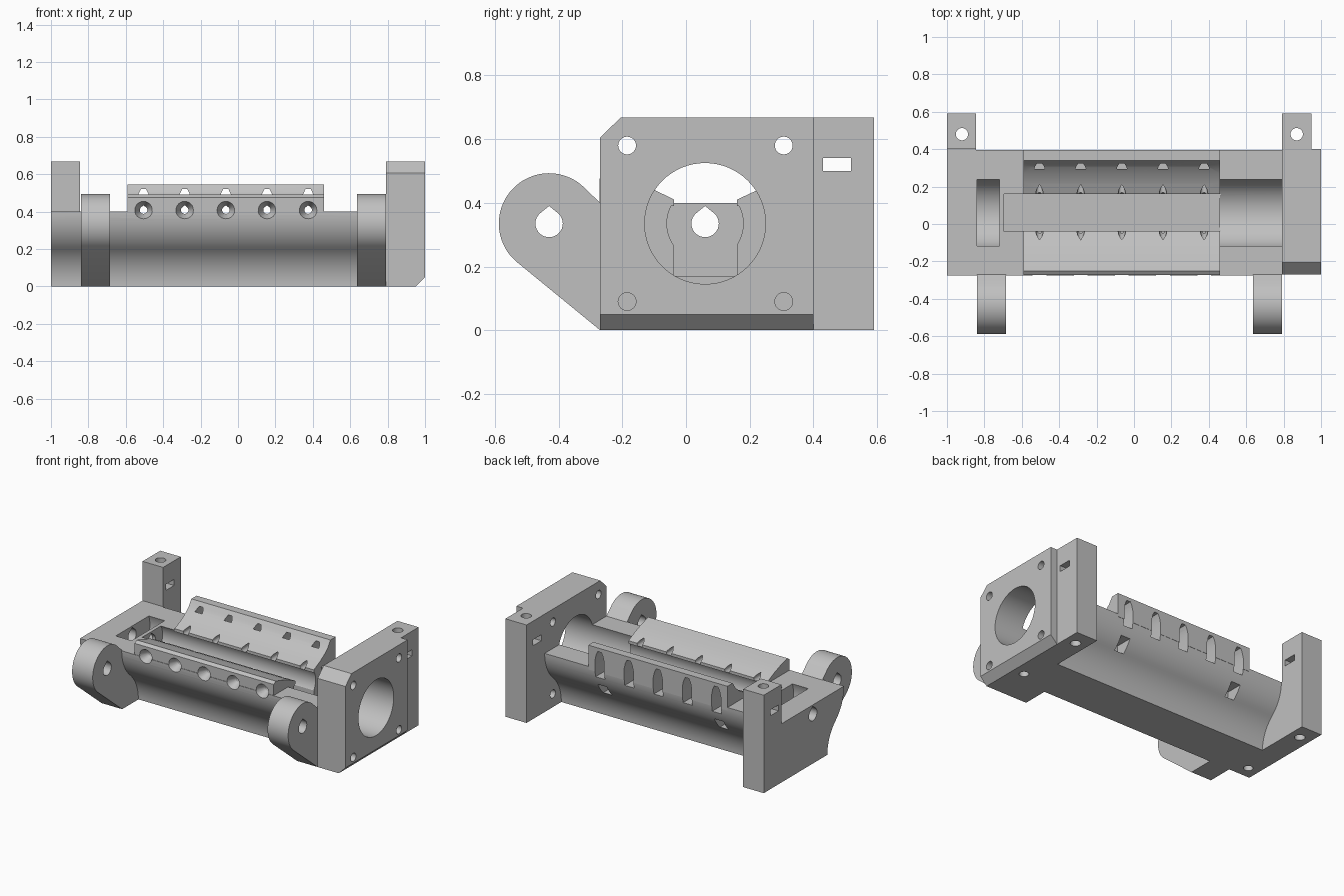
import bpy, bmesh
from math import sin, cos, pi, radians
from mathutils import Vector

cube = bpy.data.objects.get("Cube")
if cube:
    bpy.data.objects.remove(cube, do_unlink=True)

grey = bpy.data.materials.new("light_grey")
grey.use_nodes = True
colour = (0.53, 0.53, 0.53, 1)
grey.diffuse_color = colour
grey.node_tree.nodes["Principled BSDF"].inputs["Base Color"].default_value = colour

CY, CZ = 0.06, 0.335          # bore axis
LEFT, RIGHT = -1.0, 0.79      # tube ends
STATIONS = [-0.505 + 0.22 * i for i in range(5)]


def prism(name, pts, axis, a, b, b_scale=1.0):
    """Extrude a 2D outline along an axis; the far end may be scaled about its middle."""
    place = {"x": lambda p, t: (t, p[0], p[1]),
             "y": lambda p, t: (p[0], t, p[1]),
             "z": lambda p, t: (p[0], p[1], t)}[axis]
    mid = sum((Vector(p) for p in pts), Vector((0, 0))) / len(pts)
    bm = bmesh.new()
    near = [bm.verts.new(place(p, a)) for p in pts]
    far = [bm.verts.new(place(mid + (Vector(p) - mid) * b_scale, b)) for p in pts]
    bm.faces.new(near)
    bm.faces.new(far)
    n = len(pts)
    for i in range(n):
        j = (i + 1) % n
        bm.faces.new((near[i], near[j], far[j], far[i]))
    bmesh.ops.recalc_face_normals(bm, faces=bm.faces)
    mesh = bpy.data.meshes.new(name)
    bm.to_mesh(mesh)
    bm.free()
    mesh.materials.append(grey)
    ob = bpy.data.objects.new(name, mesh)
    bpy.context.collection.objects.link(ob)
    return ob


def circle(u, v, r, n=48):
    return [(u + r * cos(2 * pi * i / n), v + r * sin(2 * pi * i / n)) for i in range(n)]


def teardrop(u, v, r, n=24):
    angles = [radians(135 + 270 * i / n) for i in range(n + 1)]
    return [(u + r * cos(t), v + r * sin(t)) for t in angles] + [(u, v + r * 1.28)]


def rect(u0, u1, v0, v1):
    return [(u0, v0), (u1, v0), (u1, v1), (u0, v1)]


def cut(part, cutters):
    """Subtract every cutter from the part, then discard the cutters."""
    bpy.context.view_layer.objects.active = part
    for c in cutters:
        c.hide_render = True
        mod = part.modifiers.new("cut", "BOOLEAN")
        mod.operation = "DIFFERENCE"
        mod.solver = "EXACT"
        mod.object = c
        bpy.ops.object.modifier_apply(modifier=mod.name)
        bpy.data.objects.remove(c, do_unlink=True)


def station_holes():
    """Small cross holes and the flared mouths at the front."""
    out = []
    for x in STATIONS:
        out.append(prism("cross_hole", teardrop(x, 0.408, 0.02), "y", -0.5, 0.5))
        out.append(prism("mouth", circle(x, 0.408, 0.048, 24), "y", -0.275, -0.215, 0.4))
    return out


def windows():
    """Arched pockets in the back wall."""
    shape = [(-0.035, 0.34), (0.035, 0.34), (0.035, 0.455), (0.026, 0.495),
             (0.014, 0.52), (-0.014, 0.52), (-0.026, 0.495), (-0.035, 0.455)]
    return [prism("window", [(x + u, v) for u, v in shape], "y", 0.295, 0.45)
            for x in STATIONS]


# Main body: flat top, sides that bulge and then sweep in to a narrow foot
R, SWEEP, N = 0.267, radians(48.5), 12
arc = [SWEEP * i / N for i in range(N + 1)]
side = [(0.068 + R * cos(t), 0.4 - R * sin(t)) for t in arc]
side += [(0.155 + R * (1 - cos(t)), R * sin(t)) for t in reversed(arc[:-1])]
outline = [(CY + o, z) for o, z in side] + [(CY - o, z) for o, z in reversed(side)]
body = prism("body", outline, "x", LEFT, RIGHT)
cut(body, [
    prism("wide_bore", circle(CY, CZ, 0.19, 64), "x", 0.46, 1.1),
    prism("round_channel", circle(CY, CZ, 0.12), "x", -0.695, 0.47),
    prism("deep_channel", rect(CY - 0.1, CY + 0.1, 0.17, CZ), "x", -0.695, 0.465),
    prism("bearing_seat", circle(CY, CZ, 0.19, 64), "x", -0.84, -0.72),
    prism("shaft_hole", teardrop(CY, CZ, 0.043), "x", -1.1, -0.6),
    prism("foot_hole", circle(-0.92, -0.01, 0.03, 24), "z", -0.1, 0.12),
] + [prism("nut_pocket", rect(x - 0.035, x + 0.035, 0.2, 0.28), "y", 0.25, 0.45)
     for x in (STATIONS[0], STATIONS[-1])] + station_holes() + windows())

# Hopper lips over the channel
front_lip = prism("front_lip", [
    (-0.272, 0.38), (-0.272, 0.475), (-0.25, 0.49), (-0.17, 0.467),
    (-0.10, 0.441), (-0.037, 0.41), (-0.037, 0.39)], "x", -0.59, 0.46)
cut(front_lip, station_holes())
back_lip = prism("back_lip", [
    (0.16, 0.39), (0.16, 0.41), (0.22, 0.438), (0.27, 0.468), (0.31, 0.502),
    (0.34, 0.545), (0.396, 0.545), (0.396, 0.38)], "x", -0.59, 0.46)
cut(back_lip, station_holes() + windows())

# Mounting end plate
end_plate = prism("end_plate", [
    (-0.27, 0), (0.4, 0), (0.4, 0.668), (-0.205, 0.668), (-0.27, 0.605)], "x", RIGHT, 1.0)
cut(end_plate, [
    prism("bore", circle(CY, CZ, 0.19, 64), "x", 0.7, 1.1),
    prism("edge_chamfer", [(0.95, 0), (0.95, -0.1), (1.1, -0.1), (1.1, 0.05), (1.0, 0.05)],
          "y", -0.5, 0.6),
    prism("foot_hole", circle(0.87, -0.01, 0.03, 24), "z", -0.1, 0.1),
] + [prism("bolt_hole", circle(y, z, 0.028, 24), "x", 0.7, 1.1)
     for y in (-0.185, 0.307) for z in (0.09, 0.58)])

# Rear posts with a screw hole and a nut slot
post_shape = [(0.15, 0), (0.59, 0), (0.59, 0.668), (0.4, 0.668),
              (0.4, 0.4), (0.3, 0.4), (0.28, 0.2), (0.2, 0.1)]
right_shape = [(0.4, 0), (0.59, 0), (0.59, 0.668), (0.4, 0.668)]
posts = []
for name, shape, x0, x1, hx in (("right_side_post", post_shape, LEFT, -0.845, -0.92),
                                ("left_side_post", right_shape, RIGHT, 0.95, 0.87)):
    post = prism(name, shape, "x", x0, x1)
    cut(post, [prism("screw_hole", circle(hx, 0.48, 0.033, 24), "z", -0.1, 0.8),
               prism("nut_slot", rect(0.43, 0.518, 0.5, 0.541), "x", x0 - 0.1, x1 + 0.1)])
    posts.append(post)

# Front hinge lugs
rim = [radians(45 + 183 * i / 32) for i in range(33)]
lug_shape = [(-0.43 + 0.158 * cos(t), CZ + 0.158 * sin(t)) for t in rim]
lug_shape += [(-0.27, 0), (-0.08, 0), (-0.14, 0.25), (-0.14, 0.4), (-0.27, 0.4)]
lugs = []
for name, x0, x1 in (("right_lug", -0.84, -0.685), ("left_lug", 0.635, RIGHT)):
    lug = prism(name, lug_shape, "x", x0, x1)
    cut(lug, [prism("pin_hole", teardrop(-0.43, CZ, 0.043), "x", x0 - 0.1, x1 + 0.1)])
    lugs.append(lug)

# Smooth curved faces, keep edges crisp
bpy.ops.object.select_all(action="DESELECT")
for ob in [body, front_lip, back_lip, end_plate] + posts + lugs:
    ob.select_set(True)
bpy.context.view_layer.objects.active = body
bpy.ops.object.shade_smooth_by_angle(angle=radians(25))
